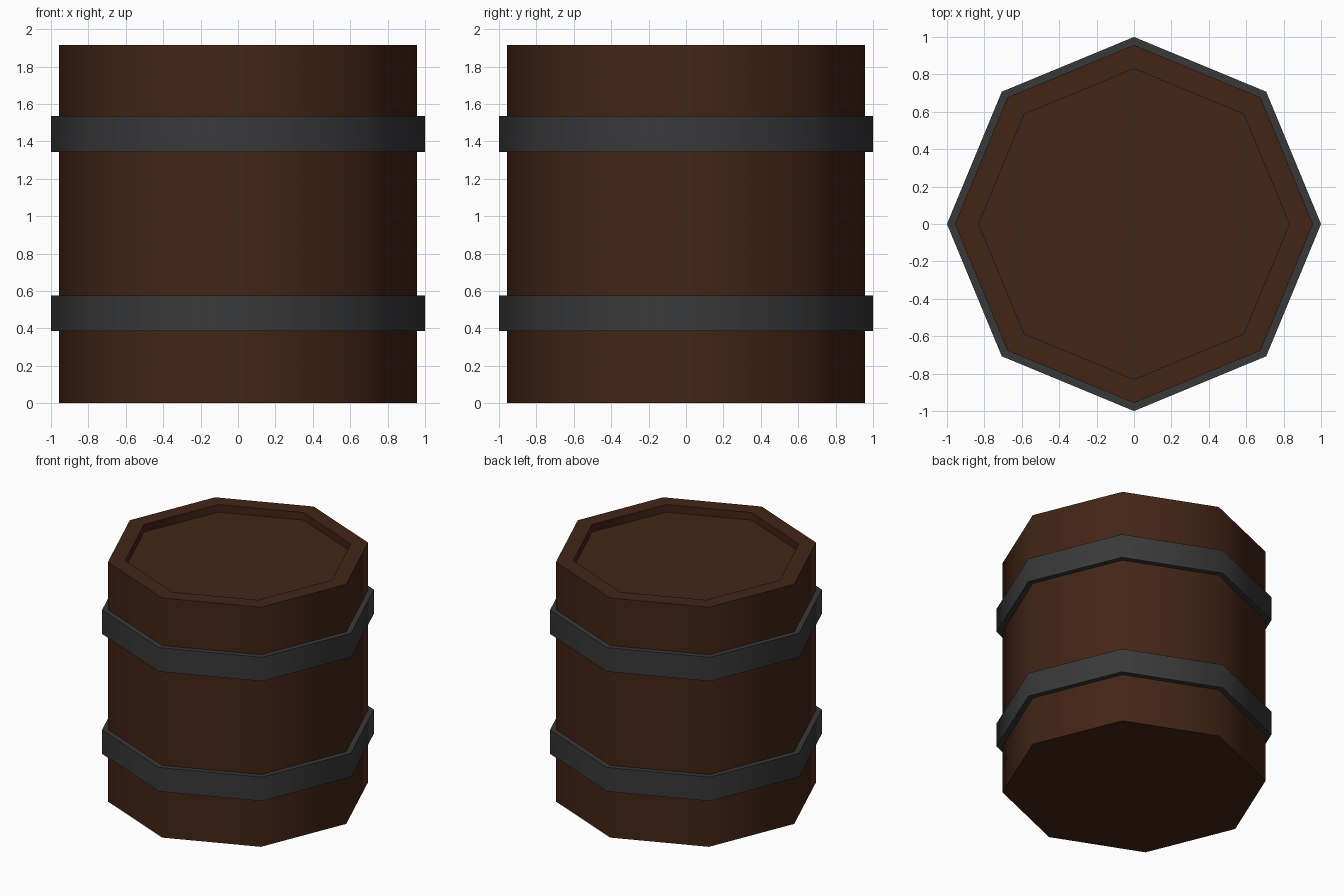
import bpy
import math

if "Cube" in bpy.data.objects:
    bpy.data.objects.remove(bpy.data.objects["Cube"])

SIDES = 8


def material(name, color):
    mat = bpy.data.materials.new(name)
    mat.diffuse_color = color
    mat.use_nodes = True
    mat.node_tree.nodes["Principled BSDF"].inputs["Base Color"].default_value = mat.diffuse_color
    return mat


def ring_mesh(name, profile, mat, closed=False):
    """Sweep an (r, z) profile around z with eight sides; caps open ends."""
    verts, faces = [], []
    for r, z in profile:
        for i in range(SIDES):
            a = 2 * math.pi * i / SIDES
            verts.append((r * math.cos(a), r * math.sin(a), z))
    n = len(profile)
    for j in range(n if closed else n - 1):
        k = (j + 1) % n
        for i in range(SIDES):
            i2 = (i + 1) % SIDES
            faces.append((j * SIDES + i, j * SIDES + i2, k * SIDES + i2, k * SIDES + i))
    if not closed:
        faces.append(tuple(reversed(range(SIDES))))
        faces.append(tuple((n - 1) * SIDES + i for i in range(SIDES)))
    me = bpy.data.meshes.new(name)
    me.from_pydata(verts, [], faces)
    me.materials.append(mat)
    ob = bpy.data.objects.new(name, me)
    bpy.context.collection.objects.link(ob)
    # Smooth around the staves, crisp at rims
    bpy.ops.object.select_all(action='DESELECT')
    ob.select_set(True)
    bpy.context.view_layer.objects.active = ob
    bpy.ops.object.shade_smooth_by_angle(angle=math.radians(60))
    return ob


wood = material("dark_wood", (0.055, 0.018, 0.008, 1))
iron = material("dark_iron", (0.04, 0.04, 0.04, 1))

# Barrel body with recessed lid
R, H, LID_R, DEPTH = 0.957, 1.915, 0.83, 0.06
ring_mesh("barrel_body", [(R, 0), (R, H), (LID_R, H), (LID_R, H - DEPTH)], wood)

# Metal hoops
for name, z in (("lower_hoop", 0.385), ("upper_hoop", 1.343)):
    ring_mesh(name, [(R, z), (1.0, z), (1.0, z + 0.192), (R, z + 0.192)], iron, closed=True)
